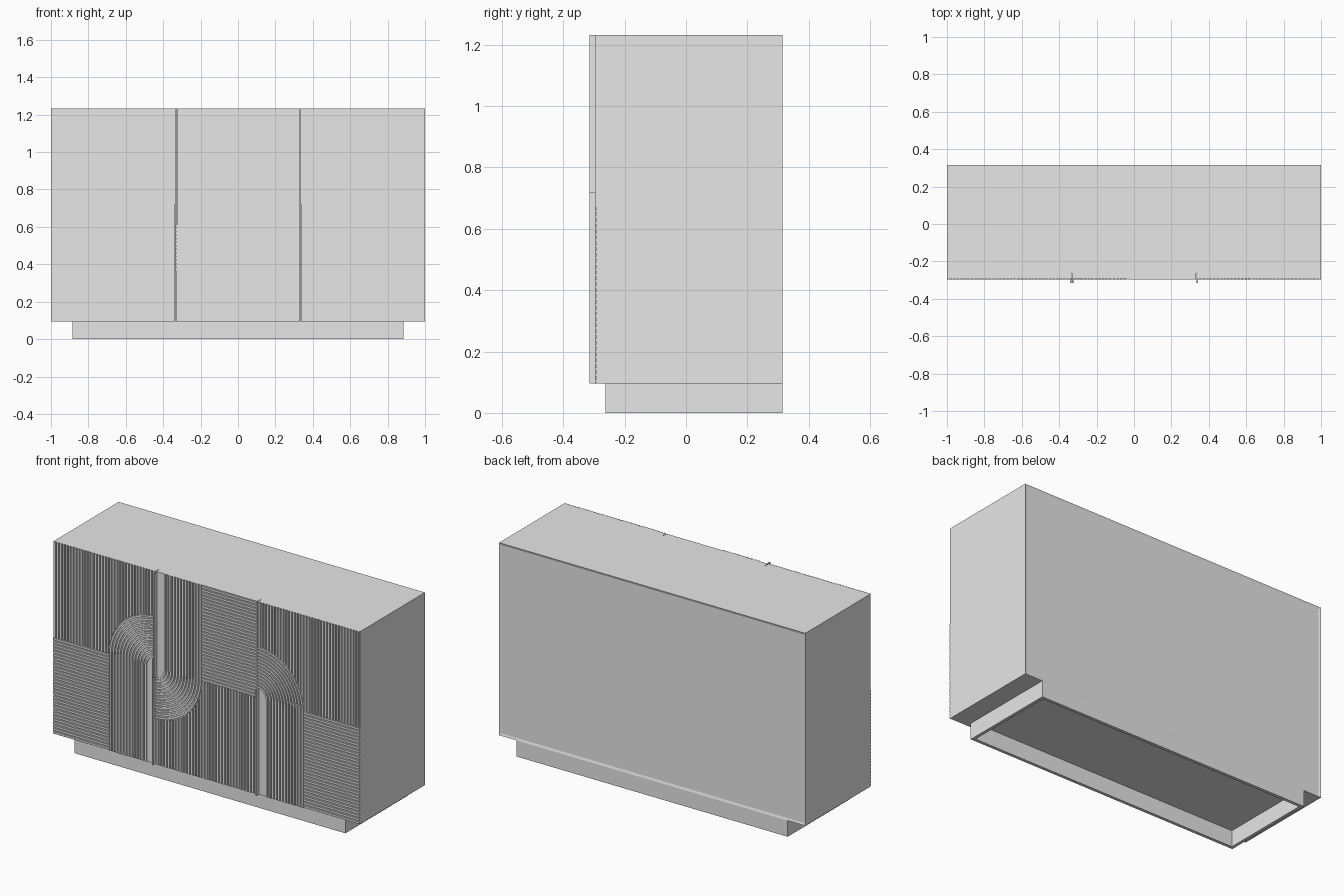
import bpy, bmesh, math

cube = bpy.data.objects.get("Cube")
if cube:
    bpy.data.objects.remove(cube, do_unlink=True)

mat = bpy.data.materials.new("light_grey")
mat.use_nodes = True
GREY = (0.8, 0.8, 0.8, 1)
mat.diffuse_color = GREY
mat.node_tree.nodes["Principled BSDF"].inputs["Base Color"].default_value = GREY

# Main dimensions
BOTTOM, TOP, MID = 0.095, 1.232, 0.667
BACK, CASE_FRONT, GROOVE, RIB = 0.315, -0.262, -0.291, -0.297
LIP = -0.315
SEAM, OUTER, INNER, R = 0.333, 1.0, 0.053, 0.303
GAP = 0.002
PITCH, RIB_SHARE = 0.0193, 0.6


def prism(bm, outline, y0, y1):
    """Extrude an x-z outline from y0 to y1."""
    front = [bm.verts.new((x, y0, z)) for x, z in outline]
    back = [bm.verts.new((x, y1, z)) for x, z in outline]
    bm.faces.new(front)
    bm.faces.new(back[::-1])
    n = len(outline)
    for i in range(n):
        j = (i + 1) % n
        bm.faces.new((front[j], front[i], back[i], back[j]))


def block(bm, x0, x1, y0, y1, z0, z1):
    prism(bm, [(x0, z0), (x1, z0), (x1, z1), (x0, z1)], y0, y1)


def finish(name, bm):
    bmesh.ops.recalc_face_normals(bm, faces=bm.faces)
    mesh = bpy.data.meshes.new(name)
    bm.to_mesh(mesh)
    bm.free()
    mesh.materials.append(mat)
    obj = bpy.data.objects.new(name, mesh)
    bpy.context.collection.objects.link(obj)
    return obj


def ribs(bm, start, end, low, high, flat=False):
    """Parallel ribs spread from start to end; low and high are functions or heights."""
    count = round((end - start) / PITCH)
    step = (end - start) / count
    lo = low if callable(low) else lambda u: low
    hi = high if callable(high) else lambda u: high
    for i in range(count):
        a = start + (i + (1 - RIB_SHARE) / 2) * step
        b = a + step * RIB_SHARE
        pts = [(a, lo(a)), (b, lo(b)), (b, hi(b)), (a, hi(a))]
        if flat:
            pts = [(v, u) for u, v in pts]
        prism(bm, pts, RIB, GROOVE + 0.001)


def arc_ribs(bm, cx, first_angle):
    """Concentric quarter rings that turn the ribs around a door seam."""
    count = round((R - INNER) / PITCH)
    step = (R - INNER) / count
    segs = 16
    angles = [first_angle + math.pi / 2 * i / segs for i in range(segs + 1)]
    for k in range(count):
        r0 = INNER + (k + (1 - RIB_SHARE) / 2) * step
        r1 = r0 + step * RIB_SHARE
        ring = [(cx + r1 * math.cos(t), MID + r1 * math.sin(t)) for t in angles]
        ring += [(cx + r0 * math.cos(t), MID + r0 * math.sin(t)) for t in reversed(angles)]
        prism(bm, ring, RIB, GROOVE + 0.001)


def arch(cx, sign):
    """Height of the outer arc above or below the middle line."""
    return lambda x: MID + sign * math.sqrt(max(0, R * R - (x - cx) ** 2))


# Case with a slightly recessed back panel
bm = bmesh.new()
block(bm, -OUTER, OUTER, CASE_FRONT, BACK, BOTTOM, TOP)
bm.faces.ensure_lookup_table()
bm.normal_update()
bmesh.ops.recalc_face_normals(bm, faces=bm.faces)
rear = max(bm.faces, key=lambda f: f.calc_center_median().y)
bmesh.ops.inset_region(bm, faces=[rear], thickness=0.018)
bmesh.ops.translate(bm, verts=rear.verts, vec=(0, -0.004, 0))
finish("case", bm)

# Hollow plinth frame
bm = bmesh.new()
W, T = 0.885, 0.018
for y0, y1 in ((CASE_FRONT, CASE_FRONT + T), (BACK - T, BACK)):
    block(bm, -W, W, y0, y1, 0, BOTTOM)
for x0 in (-W, W - T):
    block(bm, x0, x0 + T, CASE_FRONT + T, BACK - T, 0, BOTTOM)
finish("plinth", bm)

# Outer doors: straight ribs, a quarter arch and a plain finger recess
edge = SEAM + R
for name, cx, side, angle in (("left_door", SEAM, 1, 0),
                              ("right_door", -SEAM, -1, math.pi / 2)):
    def span(a, b):
        return sorted((side * a, side * b))

    bm = bmesh.new()
    x0, x1 = span(SEAM + GAP, OUTER)
    block(bm, x0, x1, GROOVE, CASE_FRONT, BOTTOM, TOP)
    ribs(bm, *span(SEAM + GAP, edge), arch(cx, 1), TOP)
    ribs(bm, *span(edge, OUTER), MID, TOP)
    ribs(bm, BOTTOM, MID, *span(edge, OUTER), flat=True)
    ribs(bm, *span(SEAM + INNER, edge), BOTTOM, MID)
    arc_ribs(bm, cx, angle)
    finish(name, bm)

    # Thin vertical pull along the door edge
    bm = bmesh.new()
    block(bm, *span(SEAM + GAP, SEAM + 0.009), LIP, GROOVE, BOTTOM, MID + INNER)
    finish(name + "_pull", bm)

# Middle door: the same bend turned upside down
bm = bmesh.new()
bend = R - SEAM
block(bm, -SEAM + GAP, SEAM - GAP, GROOVE, CASE_FRONT, BOTTOM, TOP)
ribs(bm, -SEAM + INNER, bend, MID, TOP)
ribs(bm, MID, TOP, bend, SEAM - GAP, flat=True)
ribs(bm, -SEAM + GAP, bend, BOTTOM, arch(-SEAM, -1))
ribs(bm, bend, SEAM - GAP, BOTTOM, MID)
arc_ribs(bm, -SEAM, math.pi * 1.5)
finish("middle_door", bm)

bm = bmesh.new()
block(bm, -SEAM + GAP, -SEAM + 0.009, LIP, GROOVE, MID - INNER, TOP)
finish("middle_door_pull", bm)
